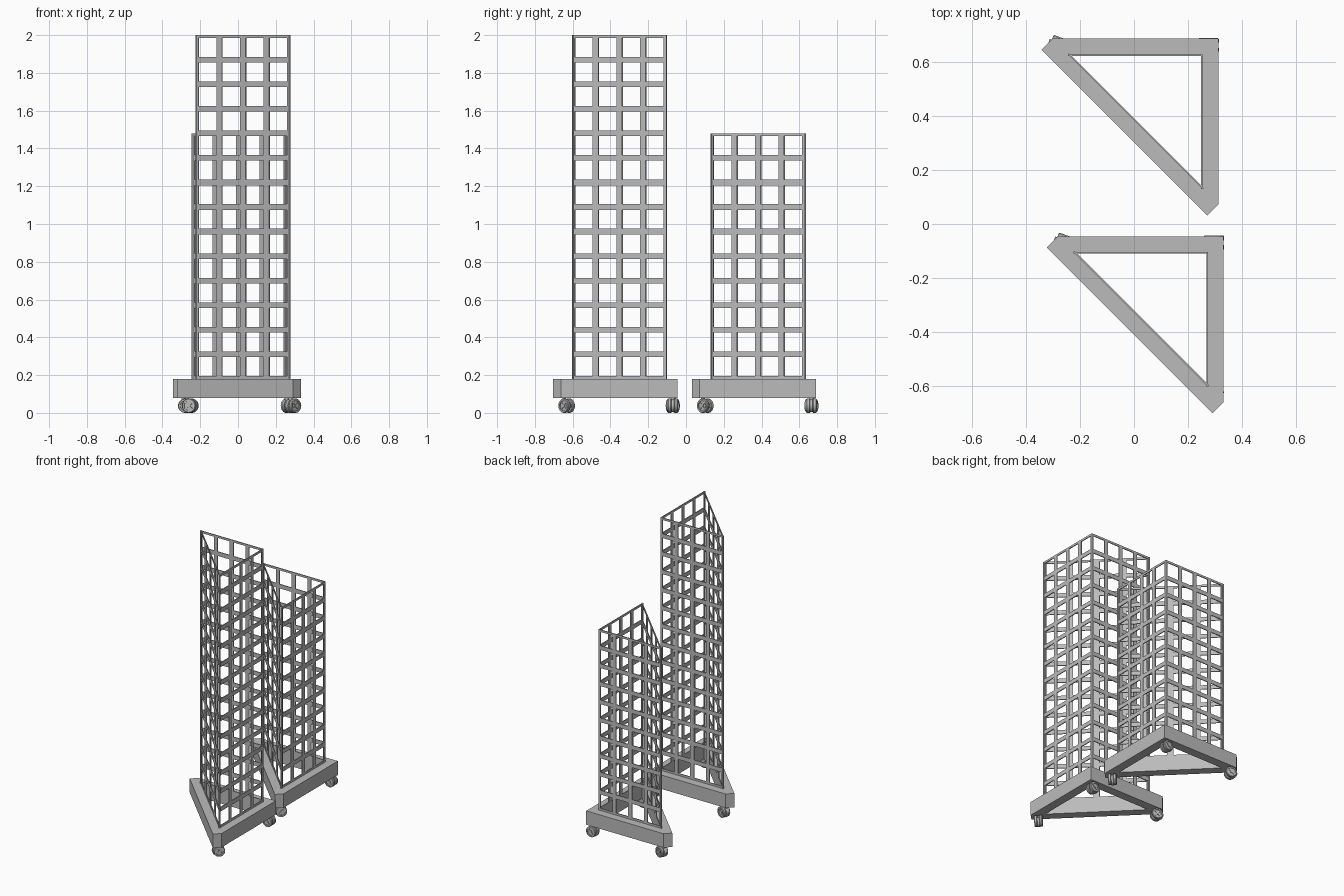
import bpy, bmesh, math
from mathutils import Matrix, Vector

if "Cube" in bpy.data.objects:
    bpy.data.objects.remove(bpy.data.objects["Cube"])

grey = bpy.data.materials.new("light_grey")
grey.diffuse_color = (0.5, 0.5, 0.5, 1)
grey.use_nodes = True
grey.node_tree.nodes["Principled BSDF"].inputs["Base Color"].default_value = grey.diffuse_color

LEG = 0.5        # short side of the triangular tower
T = 0.006        # panel thickness
M = 0.058        # how far the base extends past the tower
CELL = 0.13      # height of one lattice row
BAR = 0.015      # half width of a lattice bar
Z0, Z1 = 0.08, 0.18
R2 = math.sqrt(2)


def finish(bm, name, loc=(0, 0, 0), smooth=False):
    bmesh.ops.recalc_face_normals(bm, faces=bm.faces)
    me = bpy.data.meshes.new(name)
    bm.to_mesh(me)
    bm.free()
    me.materials.append(grey)
    ob = bpy.data.objects.new(name, me)
    ob.location = loc
    bpy.context.collection.objects.link(ob)
    if smooth:
        bpy.ops.object.select_all(action='DESELECT')
        bpy.context.view_layer.objects.active = ob
        ob.select_set(True)
        bpy.ops.object.shade_smooth_by_angle(angle=math.radians(35))
    return ob


def lines(n, pitch, half):
    """Edges of bars and openings, alternating."""
    out = [0]
    for i in range(n):
        out += [i * pitch + half, (i + 1) * pitch - half]
    return out + [n * pitch]


def panel(name, a, b, rows, loc):
    """Flat lattice from a to b, thickened inward."""
    a, b = Vector((*a, Z1)), Vector((*b, Z1))
    s = (b - a).length / LEG
    d = (b - a).normalized()
    us, zs = lines(4, LEG / 4 * s, BAR * s), lines(rows, CELL, BAR)
    bm = bmesh.new()
    grid = [[bm.verts.new(a + d * u + Vector((0, 0, z))) for z in zs] for u in us]
    for i in range(len(us) - 1):
        for j in range(len(zs) - 1):
            if i % 2 and j % 2:
                continue                       # opening
            bm.faces.new((grid[i][j], grid[i + 1][j], grid[i + 1][j + 1], grid[i][j + 1]))
    me = bpy.data.meshes.new(name)
    bm.to_mesh(me)
    bm.free()
    me.materials.append(grey)
    ob = bpy.data.objects.new(name, me)
    ob.location = loc
    bpy.context.collection.objects.link(ob)
    mod = ob.modifiers.new("thickness", 'SOLIDIFY')
    mod.thickness, mod.offset = T, -1


def base(name, loc):
    """Open triangular plinth with cut-off sharp corners."""
    e = LEG + M * R2 + 0.017                   # farthest reach of the sharp corners
    k = e - (M - 0.017)
    outer = [(M, M), (-k, M), (-e, 0.017), (0.017, -e), (M, -k)]
    tip = LEG - T * (1 + R2)
    inner = [(-T, -T), (-tip, -T), (-T, -tip)]
    ring = [0, 1, 1, 2, 2]                     # inner corner next to each outer corner
    bm = bmesh.new()
    o = [[bm.verts.new((*p, z)) for p in outer] for z in (Z0, Z1)]
    n = [[bm.verts.new((*p, z)) for p in inner] for z in (Z0, Z1)]
    for i in range(5):
        j = (i + 1) % 5
        bm.faces.new((o[0][i], o[0][j], o[1][j], o[1][i]))
        for lv in (0, 1):
            f = [o[lv][i], o[lv][j], n[lv][ring[j]]]
            if ring[i] != ring[j]:
                f.append(n[lv][ring[i]])
            bm.faces.new(f)
    for i in range(3):
        j = (i + 1) % 3
        bm.faces.new((n[0][i], n[0][j], n[1][j], n[1][i]))
    finish(bm, name, loc)


def disc(bm, r, width, y, x=0, z=0):
    """Cylinder lying along y."""
    m = Matrix.Translation((x, y, z)) @ Matrix.Rotation(math.pi / 2, 4, 'X')
    bmesh.ops.create_cone(bm, cap_ends=True, segments=24, radius1=r, radius2=r, depth=width, matrix=m)


def tyre(bm, y):
    """Rounded ring revolved about y."""
    prof = [(.026, -.01), (.035, -.01), (.038, -.006), (.038, .006), (.035, .01), (.026, .01)]
    seg = 24
    v = [[bm.verts.new((r * math.cos(t), y + h, r * math.sin(t))) for r, h in prof]
         for t in (2 * math.pi * s / seg for s in range(seg))]
    for s in range(seg):
        for p in range(6):
            q, w = (p + 1) % 6, (s + 1) % seg
            bm.faces.new((v[s][p], v[s][q], v[w][q], v[w][p]))


def caster(name, x, y, angle, loc):
    bm = bmesh.new()
    for side in (-1, 1):
        yc = side * 0.017
        tyre(bm, yc)
        disc(bm, 0.027, 0.008, yc)             # recessed web
        disc(bm, 0.009, 0.018, yc)             # hub
        for a in (0, math.pi / 2):             # crossed spokes
            m = (Matrix.Translation((0, yc, 0)) @ Matrix.Rotation(a + math.pi / 4, 4, 'Y')
                 @ Matrix.Diagonal((0.054, 0.016, 0.007, 1)))
            bmesh.ops.create_cube(bm, size=1, matrix=m)
    disc(bm, 0.034, 0.016, 0, -0.012)          # body between the wheels
    bmesh.ops.create_cone(bm, cap_ends=True, segments=16, radius1=.01, radius2=.01, depth=.05,
                          matrix=Matrix.Translation((-.018, 0, .022)))  # swivel stem
    ob = finish(bm, name, (loc[0] + x, loc[1] + y, 0.038), True)
    ob.rotation_euler.z = math.radians(angle)


def tower(name, rows, x, y):
    loc = (x, y, 0)
    A, B, C = (0, 0), (-LEG, 0), (0, -LEG)
    panel(name + "_back_lattice", A, B, rows, loc)
    panel(name + "_diagonal_lattice", B, C, rows, loc)
    panel(name + "_right_lattice", C, A, rows, loc)
    base(name + "_base", loc)
    caster(name + "_corner_caster", 0.022, 0.034, 0, loc)
    caster(name + "_left_caster", -0.527, 0.034, -20, loc)
    caster(name + "_front_caster", 0.015, -0.528, 45, loc)


tower("tall_rack", 14, 0.275, -0.104)
tower("short_rack", 10, 0.255, 0.63)
